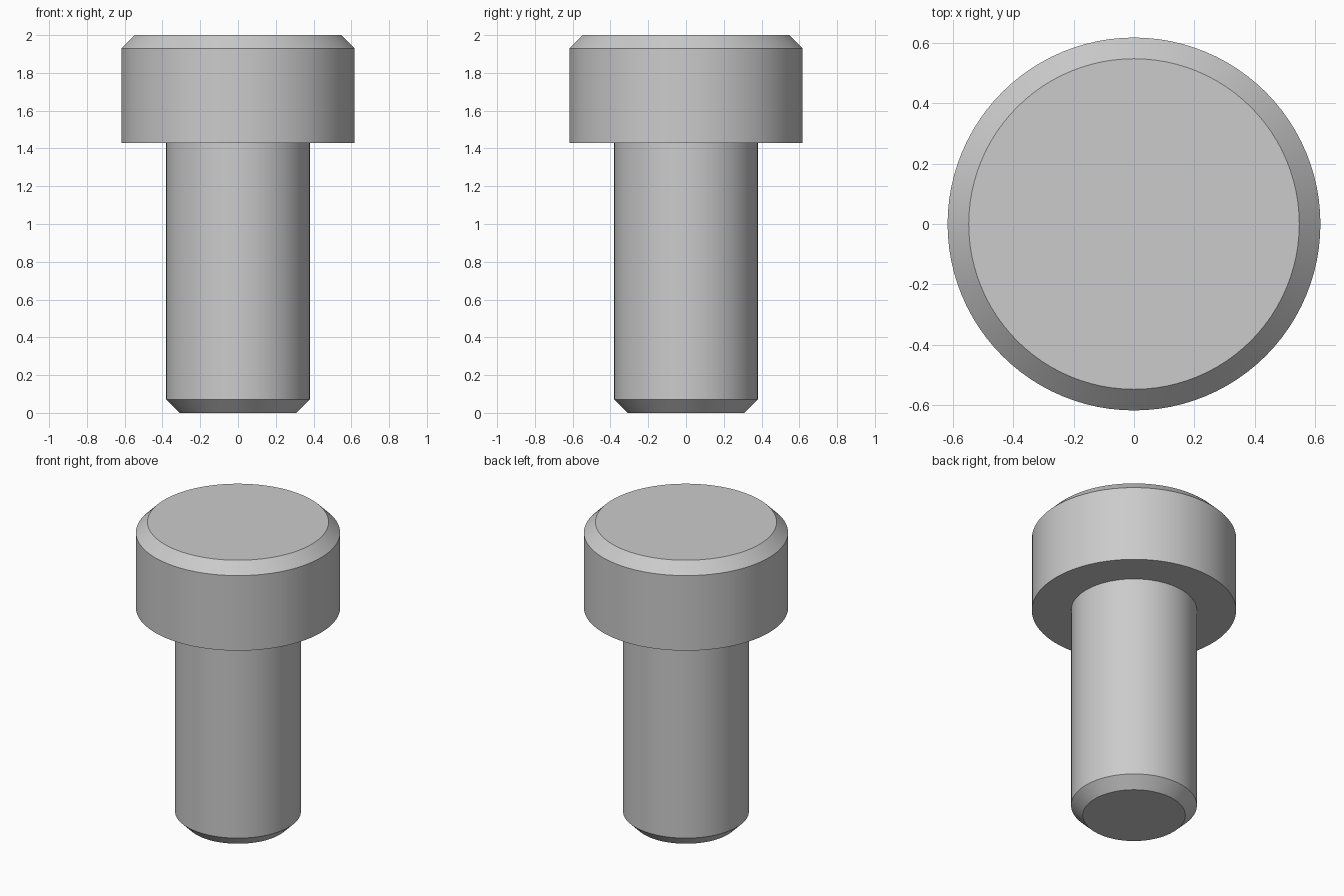
import bpy
import math

cube = bpy.data.objects.get("Cube")
if cube:
    bpy.data.objects.remove(cube, do_unlink=True)

SIDES = 96
SHAFT_R, HEAD_R, CHAMFER = 0.38, 0.617, 0.07
HEAD_Z, TOP_Z = 1.43, 2.0

steel = bpy.data.materials.new("steel grey")
steel.use_nodes = True
colour = (0.6, 0.6, 0.6, 1)
steel.diffuse_color = colour
steel.node_tree.nodes["Principled BSDF"].inputs["Base Color"].default_value = colour


def lathe(name, profile, cap):
    """Spin (radius, height) points around z and close the ring numbered cap."""
    verts = [(r * math.cos(a), r * math.sin(a), z)
             for r, z in profile
             for a in (2 * math.pi * i / SIDES for i in range(SIDES))]
    faces = []
    for ring in range(len(profile) - 1):
        low, high = ring * SIDES, (ring + 1) * SIDES
        for i in range(SIDES):
            j = (i + 1) % SIDES
            faces.append((low + i, low + j, high + j, high + i))
    end = [cap * SIDES + i for i in range(SIDES)]
    faces.append(end[::-1] if cap == 0 else end)

    mesh = bpy.data.meshes.new(name)
    mesh.from_pydata(verts, [], faces)
    mesh.materials.append(steel)
    obj = bpy.data.objects.new(name, mesh)
    bpy.context.collection.objects.link(obj)
    bpy.ops.object.select_all(action="DESELECT")
    obj.select_set(True)
    bpy.context.view_layer.objects.active = obj
    bpy.ops.object.shade_smooth_by_angle(angle=math.radians(30))
    return obj


# Shaft with a chamfered tip, open where it meets the head
lathe("shaft", [(SHAFT_R - CHAMFER, 0), (SHAFT_R, CHAMFER), (SHAFT_R, HEAD_Z)], cap=0)

# Head: flat shoulder underneath, straight wall, chamfered rim, flat top
lathe("head", [(SHAFT_R, HEAD_Z), (HEAD_R, HEAD_Z),
               (HEAD_R, TOP_Z - CHAMFER), (HEAD_R - CHAMFER, TOP_Z)], cap=3)
